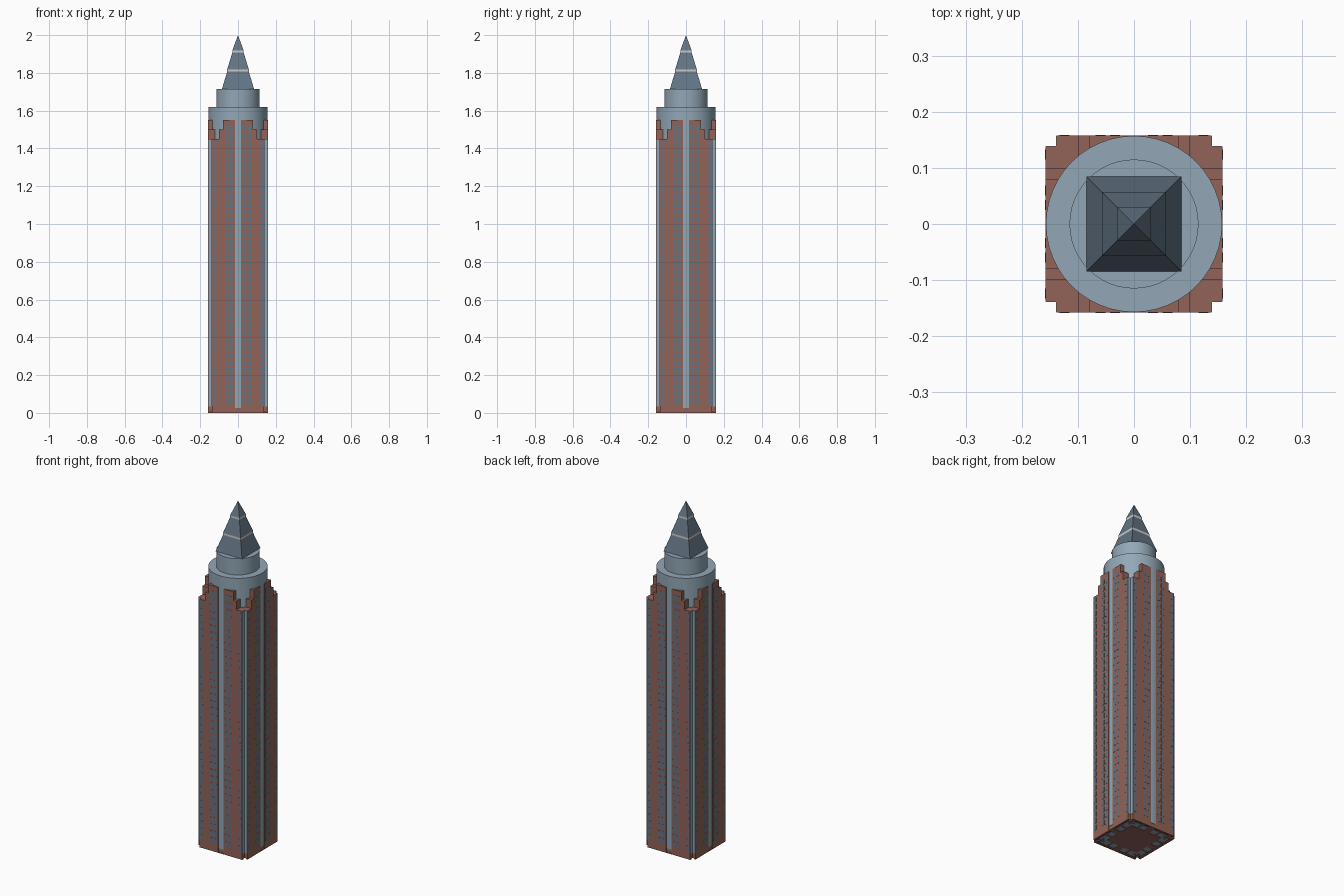
import bpy
import bmesh
from math import pi
from mathutils import Matrix

if "Cube" in bpy.data.objects:
    bpy.data.objects.remove(bpy.data.objects["Cube"])


def material(name, rgb):
    m = bpy.data.materials.new(name)
    m.use_nodes = True
    color = (*rgb, 1)
    m.diffuse_color = color
    bsdf = next(n for n in m.node_tree.nodes if n.type == "BSDF_PRINCIPLED")
    bsdf.inputs["Base Color"].default_value = color
    return m


BRICK = material("red brick", (0.29, 0.125, 0.095))
GLASS = material("pale blue glass", (0.29, 0.39, 0.47))
SLATE = material("dark slate blue", (0.125, 0.175, 0.23))
TRIM = material("light trim", (0.6, 0.6, 0.58))

HALF = 0.158      # half width of the tower
NOTCH = 0.138     # where the corner notch begins
GAP = 0.017       # half width of the central glass slot
BASE = 0.035      # height of the brick plinth
FLOOR = 0.04      # storey height
TURNS = [Matrix.Rotation(i * pi / 2, 4, "Z") for i in range(4)]


def finish(name, bm, *mats):
    bmesh.ops.recalc_face_normals(bm, faces=bm.faces)
    mesh = bpy.data.meshes.new(name)
    bm.to_mesh(mesh)
    bm.free()
    ob = bpy.data.objects.new(name, mesh)
    for m in mats:
        mesh.materials.append(m)
    bpy.context.collection.objects.link(ob)
    return ob


def box(bm, turn, x, y, z):
    """Box from (low, high) ranges, turned about the tower axis."""
    ranges = (x, y, z)
    centre = Matrix.Translation([(a + b) / 2 for a, b in ranges])
    size = Matrix.Diagonal([b - a for a, b in ranges] + [1])
    bmesh.ops.create_cube(bm, size=1, matrix=turn @ centre @ size)


def prism(bm, turn, plan, low, high):
    bottom = [bm.verts.new(turn @ Matrix.Translation((x, y, low)).translation) for x, y in plan]
    top = [bm.verts.new(turn @ Matrix.Translation((x, y, high)).translation) for x, y in plan]
    bm.faces.new(bottom)
    bm.faces.new(top)
    for i in range(len(plan)):
        j = (i + 1) % len(plan)
        bm.faces.new((bottom[i], bottom[j], top[j], top[i]))


def drum(name, radius, low, high):
    bm = bmesh.new()
    bmesh.ops.create_cone(bm, cap_ends=True, segments=48, radius1=radius, radius2=radius,
                          depth=high - low, matrix=Matrix.Translation((0, 0, (low + high) / 2)))
    for f in bm.faces:
        f.smooth = abs(f.normal.z) < 0.5
    ob = finish(name, bm, GLASS)
    for e in ob.data.edges:
        a, b = (ob.data.vertices[i].co.z for i in e.vertices)
        e.use_edge_sharp = abs(a - b) < 0.001
    return ob


# Round glass core and upper drum
drum("glass_core", HALF - 0.001, BASE - 0.01, 1.62)
drum("upper_drum", 0.115, 1.62, 1.715)

# Four brick quarters with stepped corners
bm = bmesh.new()
for turn in TURNS:
    low = 0.004
    for cut, high in ((NOTCH, 1.45), (0.10, 1.50), (0.08, 1.55)):
        plan = [(GAP, GAP), (HALF, GAP), (HALF, cut), (cut, cut), (cut, HALF), (GAP, HALF)]
        prism(bm, turn, plan, low, high)
        low = high
finish("brick_walls", bm, BRICK)

# Plinth across the slots, bottom rim and ribs
bm = bmesh.new()
for turn in TURNS:
    box(bm, turn, (-GAP, GAP), (0.1, HALF - 0.003), (0, BASE))
    box(bm, turn, (-NOTCH, NOTCH), (0.147, HALF), (0, 0.005))
    for x in (-0.12, -0.06, 0.06, 0.12):
        box(bm, turn, (x - 0.004, x + 0.004), (0.1, 0.147), (0, 0.005))
box(bm, TURNS[0], (-0.1, 0.1), (-0.1, 0.1), (0, 0.005))
finish("plinth_frame", bm, BRICK)

# Glass seen between the bottom ribs
bm = bmesh.new()
box(bm, TURNS[0], (-NOTCH, NOTCH), (-NOTCH, NOTCH), (0.002, 0.005))
finish("underside_glass", bm, GLASS)

# Glass strips in the corner notches
bm = bmesh.new()
for turn in TURNS:
    box(bm, turn, (NOTCH, HALF - 0.001), (NOTCH, NOTCH + 0.001), (BASE, 1.449))
    box(bm, turn, (NOTCH, NOTCH + 0.001), (NOTCH, HALF - 0.001), (BASE, 1.449))
finish("corner_glass", bm, GLASS)

# Window grid on every face
bm = bmesh.new()
for turn in TURNS:
    for side in (-1, 1):
        for x, top in ((0.034, 1.53), (0.060, 1.53), (0.124, 1.44)):
            z = BASE + 0.015
            while z + 0.028 < top:
                c = side * x
                box(bm, turn, (c - 0.009, c + 0.009), (HALF - 0.001, HALF + 0.0008), (z, z + 0.028))
                z += FLOOR
finish("windows", bm, SLATE)

# Square spire with two upright light bands
bm = bmesh.new()
profile = [(0.085, 1.715), (0.057, 1.807), (0.057, 1.819), (0.030, 1.907), (0.030, 1.919)]
rings = [[bm.verts.new((sx * r, sy * r, z)) for sx, sy in ((-1, -1), (1, -1), (1, 1), (-1, 1))]
         for r, z in profile]
apex = bm.verts.new((0, 0, 2))
bm.faces.new(rings[0])
for i in range(4):
    j = (i + 1) % 4
    for lower, upper in zip(rings, rings[1:]):
        f = bm.faces.new((lower[i], lower[j], upper[j], upper[i]))
        f.normal_update()
        f.material_index = int(abs(f.normal.z) < 0.01)
    bm.faces.new((rings[-1][i], rings[-1][j], apex))
finish("spire", bm, SLATE, TRIM)
